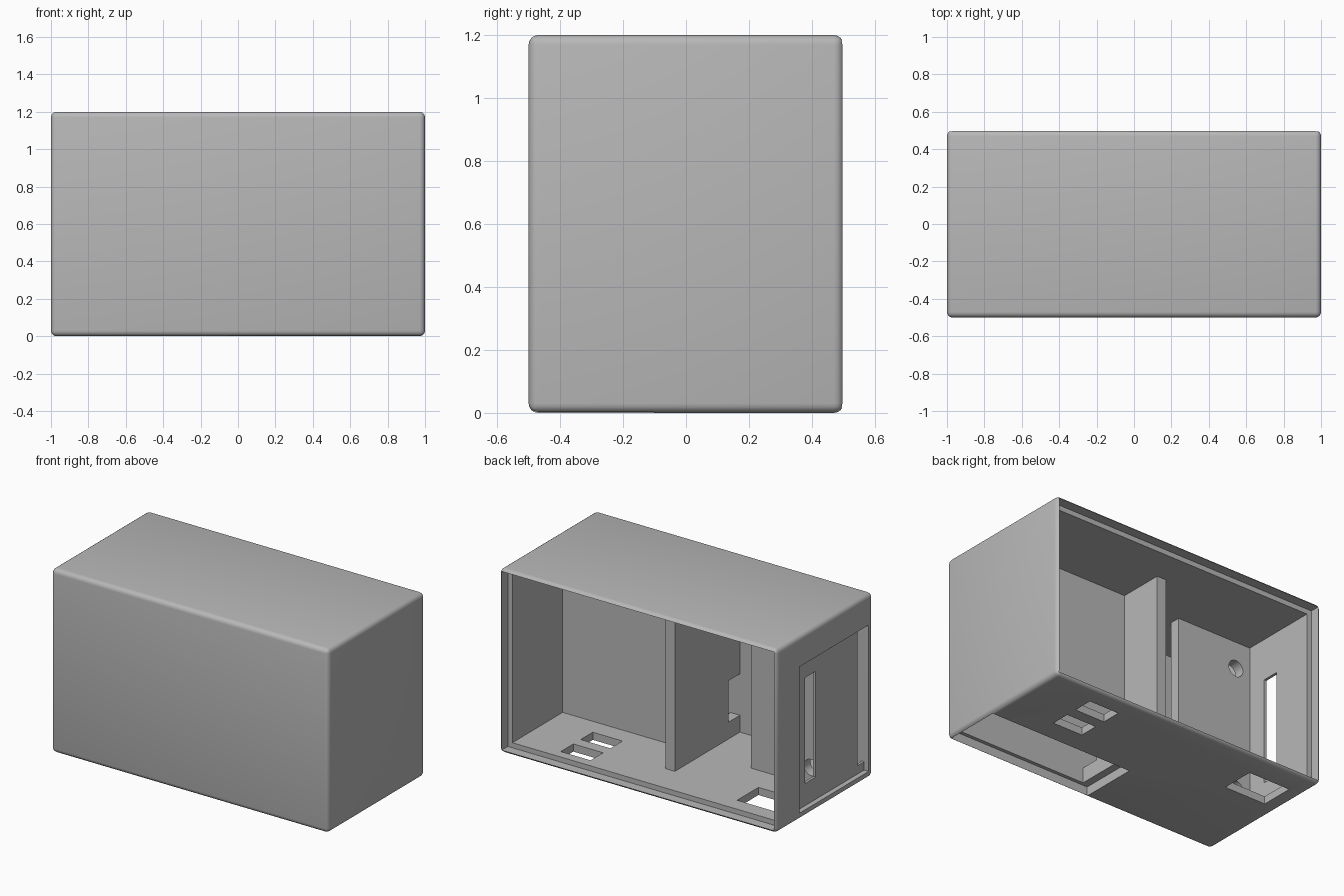
import bpy
import math

default = bpy.data.objects.get("Cube")
if default:
    bpy.data.objects.remove(default)

grey = bpy.data.materials.new("plain grey")
grey.use_nodes = True
grey.diffuse_color = (0.48, 0.48, 0.48, 1)
grey.node_tree.nodes["Principled BSDF"].inputs["Base Color"].default_value = (0.48, 0.48, 0.48, 1)


def box(name, x, y, z):
    """Box from (low, high) ranges on each axis."""
    bpy.ops.mesh.primitive_cube_add(size=1)
    ob = bpy.context.object
    ob.name = name
    for v in ob.data.vertices:
        v.co = [(lo + hi) / 2 + c * (hi - lo) for c, (lo, hi) in zip(v.co, (x, y, z))]
    ob.data.materials.append(grey)
    return ob


def apply(ob, mod):
    bpy.context.view_layer.objects.active = ob
    bpy.ops.object.modifier_apply(modifier=mod.name)


def cut(ob, cutter):
    """Subtract the cutter and discard it."""
    cutter.hide_render = True
    mod = ob.modifiers.new("cut", 'BOOLEAN')
    mod.operation = 'DIFFERENCE'
    mod.solver = 'EXACT'
    mod.object = cutter
    apply(ob, mod)
    bpy.data.objects.remove(cutter)


def cut_box(ob, x, y, z):
    cut(ob, box("cutter", x, y, z))


WALL, LIP, TOP = 0.05, 0.017, 1.2
FRONT = -0.46            # inside of the front wall
MID = -0.085             # back of the battery wall and mounting plate
PART = (-0.067, 0.0)     # partition thickness
FULL = (WALL - 0.01, TOP - WALL + 0.01)

# Rounded outer shell
shell = box("case_shell", (-1, 1), (-0.5, 0.5), (0, TOP))
bevel = shell.modifiers.new("round", 'BEVEL')
bevel.width = 0.03
bevel.segments = 4
apply(shell, bevel)

# Interior and the back lid rebate
cut_box(shell, (-1 + WALL, 1 - WALL), (FRONT, 0.6), (WALL, TOP - WALL))
cut_box(shell, (-1 + LIP, 1 - LIP), (0.433, 0.6), (LIP, TOP - LIP))

# Floor openings
for x, y in (((0.43, 0.645), (0.24, 0.37)),
             ((0.43, 0.645), (0.04, 0.165)),
             ((-0.9, -0.6), (0.11, 0.33))):
    cut_box(shell, x, y, (-0.1, 0.1))

# Side recess, its slot and its edge opening
cut_box(shell, (-1.1, -0.967), (-0.455, 0.26), (0.045, 1.0))
cut_box(shell, (-1.1, -0.9), (0.045, 0.155), (0.19, 0.88))
cut_box(shell, (-1.1, -0.9), (-0.455, -0.385), (0.1, 1.0))

# Partition with a wire notch
partition = box("partition", PART, (FRONT - 0.01, 0.21), FULL)
cut_box(partition, (-0.2, 0.1), (FRONT - 0.1, -0.34), (0.16, 0.43))

# Wall behind the battery bay
battery_wall = box("battery_wall", (-0.02, 1 - WALL + 0.01), (MID - 0.05, MID), FULL)

# Battery door rebate under the bay
for part in (shell, partition, battery_wall):
    cut_box(part, (-0.05, 1 - LIP), (-0.5 + LIP, MID - LIP), (-0.1, 0.06))

# Mounting plate with two screw holes
plate = box("mounting_plate", (-1 + WALL - 0.01, -0.41), (MID - 0.067, MID), FULL)
for z in (0.17, 0.975):
    bpy.ops.mesh.primitive_cylinder_add(vertices=32, radius=0.053, depth=0.4,
                                        location=(-0.845, MID, z),
                                        rotation=(math.pi / 2, 0, 0))
    hole = bpy.context.object
    hole.data.materials.append(grey)
    cut(plate, hole)

# Smooth the rounded edges only
for ob in (shell, partition, battery_wall, plate):
    bpy.ops.object.select_all(action='DESELECT')
    ob.select_set(True)
    bpy.context.view_layer.objects.active = ob
    bpy.ops.object.shade_smooth_by_angle(angle=math.radians(30))
